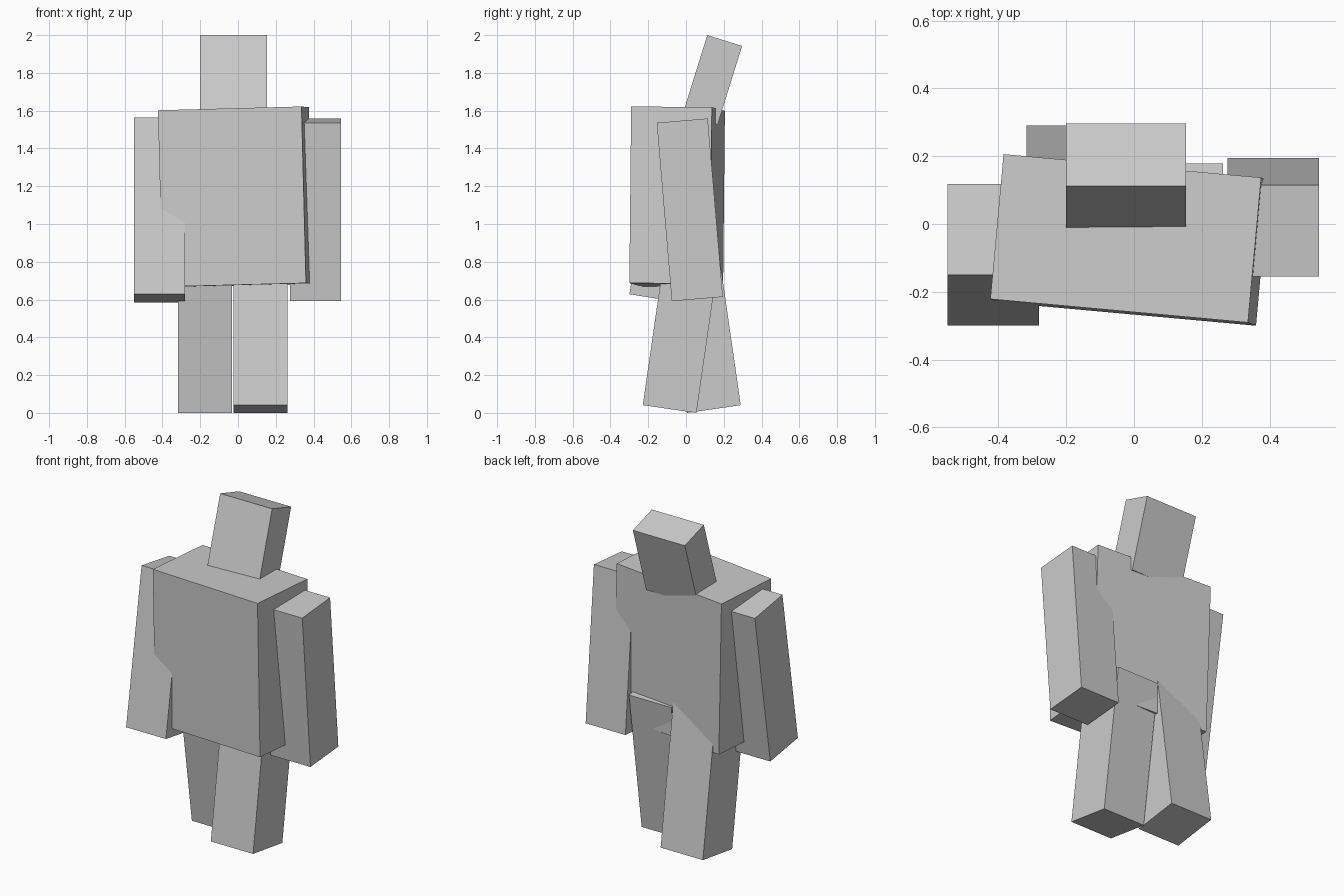
import bpy
from math import radians

default_cube = bpy.data.objects.get("Cube")
if default_cube:
    bpy.data.objects.remove(default_cube, do_unlink=True)

# One plain grey for the whole figure
GREY = (0.6, 0.6, 0.6, 1.0)
grey = bpy.data.materials.new("plain_grey")
grey.use_nodes = True
grey.diffuse_color = GREY
grey.node_tree.nodes["Principled BSDF"].inputs["Base Color"].default_value = GREY


def block(name, centre, size, tilt, roll=0, turn=0):
    """Flat-faced box, rotated about its centre (degrees)."""
    bpy.ops.mesh.primitive_cube_add(size=1, location=centre)
    part = bpy.context.object
    part.name = part.data.name = name
    part.scale = size
    part.rotation_euler = [radians(a) for a in (tilt, roll, turn)]
    part.data.materials.append(grey)


# Body: slightly turned torso and a head leaning back
block("torso", (-0.0125, -0.047, 1.143), (0.763, 0.429, 0.935), -0.45, -1.5, -5.2)
block("head", (-0.0235, 0.14, 1.763), (0.353, 0.193, 0.436), -17.3)

# Arms: left swings back, right swings forward
ARM = (0.27, 0.271, 0.948)
block("left_arm", (0.41, 0.02, 1.075), ARM, 4.84)
block("right_arm", (-0.415, -0.091, 1.075), ARM, -9.1)

# Legs: mid-stride, left forward and right back
LEG = (0.287, 0.287, 0.866)
block("left_leg", (0.119, -0.025, 0.449), LEG, -8.2)
block("right_leg", (-0.174, 0.086, 0.449), LEG, 8.2)
